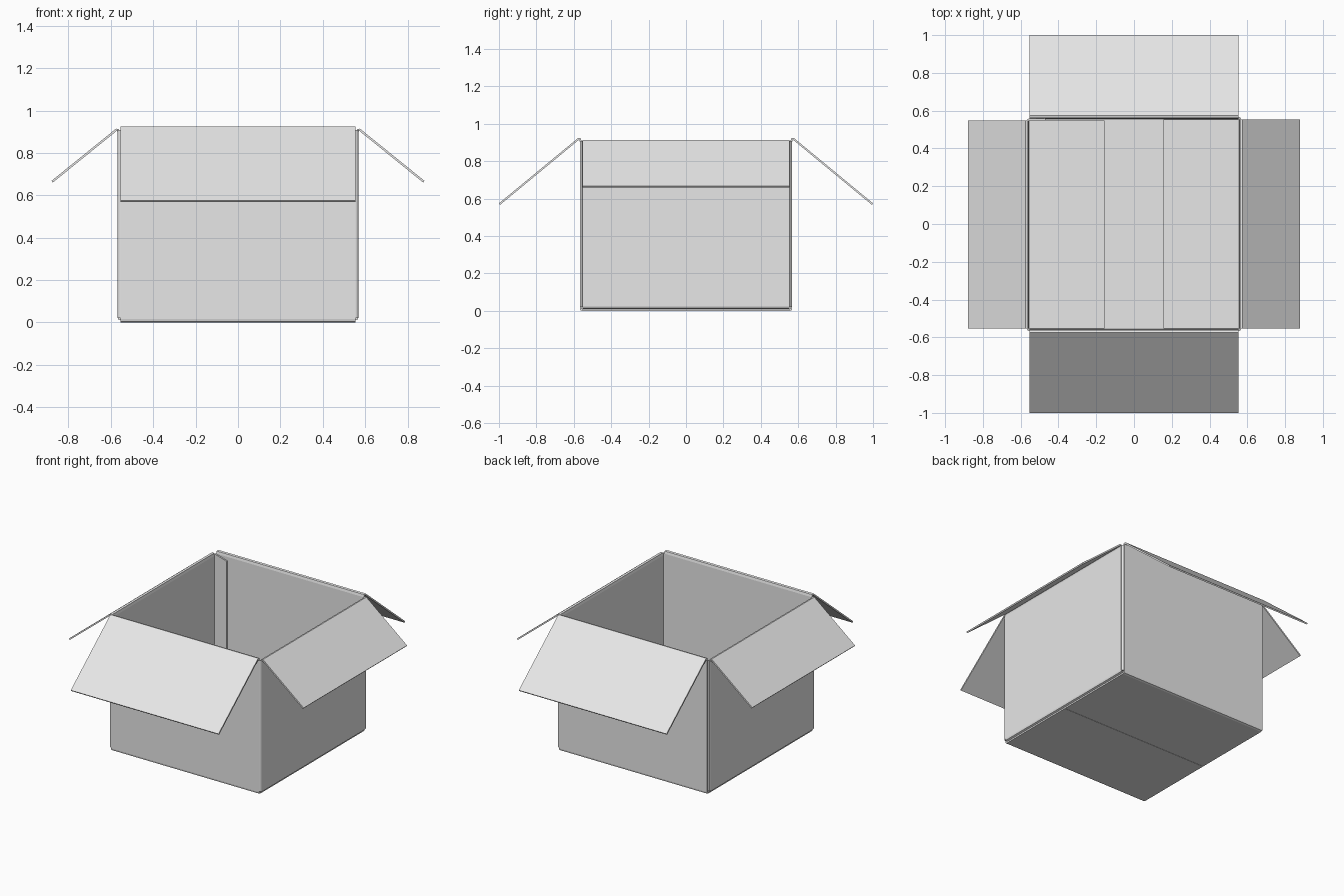
import bpy, bmesh, math
from mathutils import Matrix

if "Cube" in bpy.data.objects:
    bpy.data.objects.remove(bpy.data.objects["Cube"])

THICK = 0.01      # board thickness
WALL = 0.563      # centre of a wall sheet
PANEL = 0.554     # half width of a panel between its creases

board = bpy.data.materials.new("plain_board")
board.use_nodes = True
board.diffuse_color = (0.8, 0.8, 0.8, 1)
board.node_tree.nodes["Principled BSDF"].inputs["Base Color"].default_value = (0.8, 0.8, 0.8, 1)


def sheet(name, rows, turn=0.0):
    """Board sheet from two matching rows of points, thickened evenly."""
    bm = bmesh.new()
    a, b = [[bm.verts.new(p) for p in row] for row in rows]
    for i in range(len(a) - 1):
        bm.faces.new((a[i], a[i + 1], b[i + 1], b[i]))
    bm.transform(Matrix.Rotation(turn, 4, "Z"))
    mesh = bpy.data.meshes.new(name)
    bm.to_mesh(mesh)
    bm.free()
    mesh.materials.append(board)
    ob = bpy.data.objects.new(name, mesh)
    bpy.context.collection.objects.link(ob)
    mod = ob.modifiers.new("thickness", "SOLIDIFY")
    mod.thickness = THICK
    mod.offset = 0
    mod.use_even_offset = True
    return ob


def panel(name, turn, floor_z, floor_end, top_z, tip, lo=-PANEL, hi=PANEL):
    """Floor flap, wall and open top flap folded from one strip."""
    profile = [(floor_end, floor_z), (WALL - 0.010, floor_z),
               (WALL - 0.002, floor_z + 0.003), (WALL, floor_z + 0.011),
               (WALL, top_z - 0.015), (WALL + 0.003, top_z - 0.002),
               (WALL + 0.011, top_z), tip]
    rows = [[(u, v, z) for u, z in profile] for v in (lo, hi)]
    return sheet(name, rows, turn)


# Front and back panels: long top flaps, outer floor flaps meeting mid-way
LONG = dict(floor_z=0.005, floor_end=0.001, top_z=0.920, tip=(0.997, 0.571))
panel("front_panel", -math.pi / 2, **LONG)
panel("back_panel", math.pi / 2, **LONG)

# Side panels: short top flaps, inner floor flaps lying on the outer ones
SHORT = dict(floor_z=0.0155, floor_end=0.157, top_z=0.909, tip=(0.877, 0.664))
panel("side_panel_left", 0, **SHORT)
panel("side_panel_right", math.pi, hi=PANEL, lo=-PANEL + 0.007, **SHORT)

# Rounded vertical creases on three corners
radius = WALL - PANEL
arc = [(PANEL + radius * math.cos(t), PANEL + radius * math.sin(t))
       for t in (math.pi / 2 * i / 4 for i in range(5))]
for name, turn in (("crease_front_left", -math.pi / 2),
                   ("crease_front_right", math.pi),
                   ("crease_back_left", 0)):
    sheet(name, [[(x, y, z) for x, y in arc] for z in (0.02, 0.908)], turn)

# Glue tab folded from the right side panel, lying inside the back wall
inner = WALL - THICK - 0.0005
tab = [(-WALL, inner - 0.007), (-WALL + 0.002, inner - 0.002),
       (-WALL + 0.007, inner), (-0.468, inner)]
sheet("glue_tab", [[(x, y, 0.022 + drop) for (x, y), drop in zip(tab, (0, 0, 0, 0.025))],
                   [(x, y, 0.905 - drop) for (x, y), drop in zip(tab, (0, 0, 0, 0.025))]])
